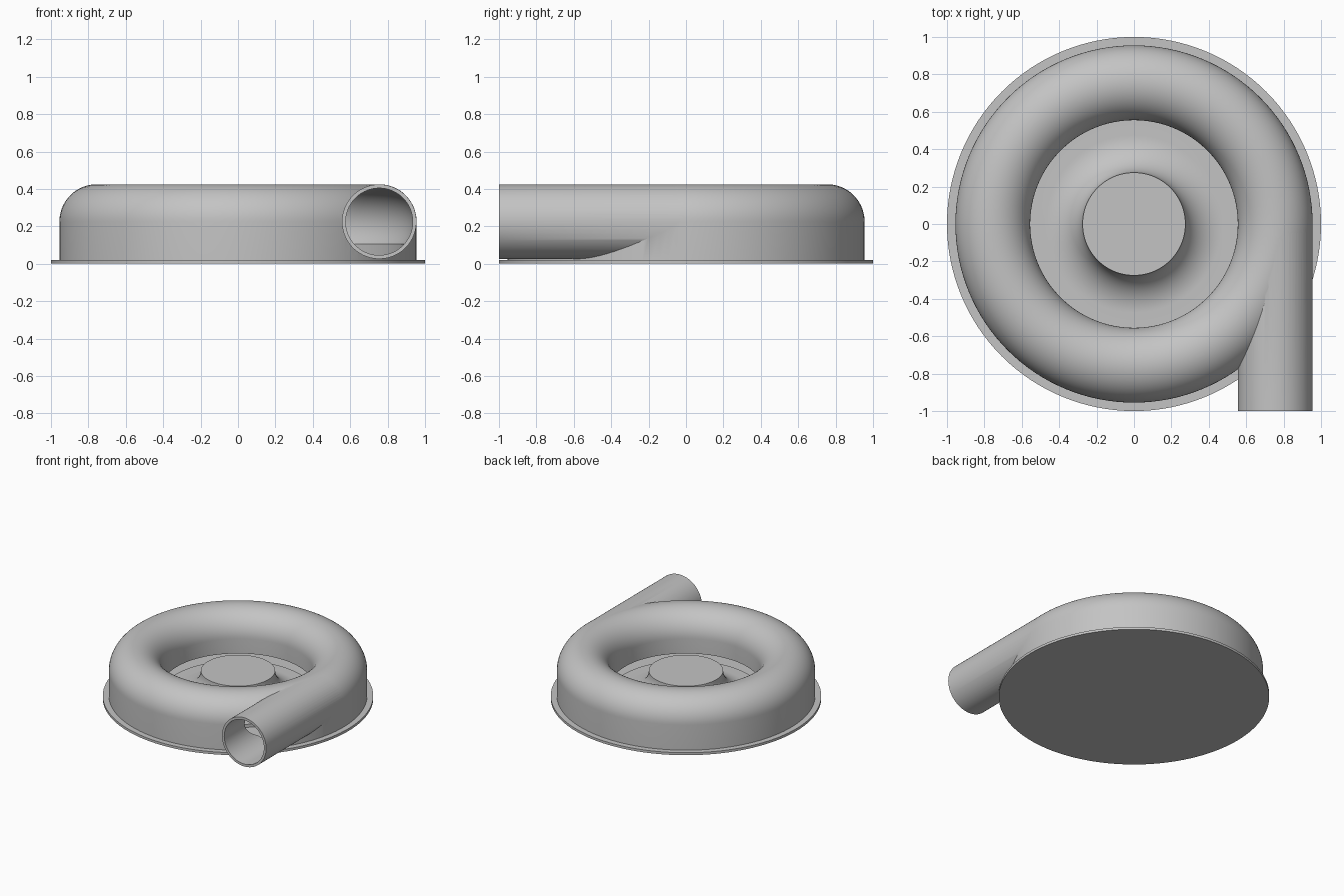
import bpy, bmesh, math
from mathutils import Matrix

cube = bpy.data.objects.get("Cube")
if cube:
    bpy.data.objects.remove(cube, do_unlink=True)

# One plain grey for every part
grey = bpy.data.materials.new("plain grey")
grey.use_nodes = True
grey.diffuse_color = (0.55, 0.55, 0.55, 1)
grey.node_tree.nodes["Principled BSDF"].inputs["Base Color"].default_value = grey.diffuse_color

RING, TUBE, BORE, MID = 0.755, 0.2, 0.18, 0.225   # volute radii and centre height
LIP = 0.105                                       # top of the impeller chamber


def make_object(name, bm):
    bmesh.ops.recalc_face_normals(bm, faces=bm.faces)
    mesh = bpy.data.meshes.new(name)
    bm.to_mesh(mesh)
    bm.free()
    mesh.materials.append(grey)
    obj = bpy.data.objects.new(name, mesh)
    bpy.context.collection.objects.link(obj)
    return obj


def lathe(name, profile, steps=128):
    """Revolve a closed (radius, height) profile round the z axis."""
    bm = bmesh.new()
    verts = [bm.verts.new((r, 0, z)) for r, z in profile]
    edges = [bm.edges.new((a, b)) for a, b in zip(verts, verts[1:] + verts[:1])]
    bmesh.ops.spin(bm, geom=verts + edges, cent=(0, 0, 0), axis=(0, 0, 1),
                   angle=math.tau, steps=steps, use_merge=True)
    bmesh.ops.remove_doubles(bm, verts=bm.verts, dist=1e-5)
    return make_object(name, bm)


def rod(name, radius, y0, y1):
    """Cylinder along y at the volute's centre line."""
    bm = bmesh.new()
    place = Matrix.Translation((RING, (y0 + y1) / 2, MID)) @ Matrix.Rotation(math.pi / 2, 4, "X")
    bmesh.ops.create_cone(bm, cap_ends=True, segments=96, radius1=radius,
                          radius2=radius, depth=y1 - y0, matrix=place)
    return make_object(name, bm)


def arc(cx, cz, rx, rz, start, end, n=32):
    angles = [start + (end - start) * i / n for i in range(n + 1)]
    return [(cx + rx * math.cos(a), cz + rz * math.sin(a)) for a in angles]


def combine(target, tool, operation):
    mod = target.modifiers.new(operation, "BOOLEAN")
    mod.operation, mod.solver, mod.object = operation, "EXACT", tool
    bpy.context.view_layer.objects.active = target
    bpy.ops.object.modifier_apply(modifier=mod.name)
    bpy.data.objects.remove(tool, do_unlink=True)


# Volute casing: half-round top with straight walls
casing = lathe("volute_casing", arc(RING, MID, TUBE, TUBE, math.pi, 0)
               + [(RING + TUBE, 0.01), (RING - TUBE, 0.01)])

# Tangential outlet pipe, then hollow out pipe, round bore and impeller chamber
combine(casing, rod("outlet_pipe", TUBE - 0.001, -1, -0.03), "UNION")
dip = math.asin((MID - LIP) / BORE)
bore_arc = arc(RING, MID, BORE, BORE, -dip, math.pi + dip, 48)
combine(casing, lathe("bore_cutter", [(0.5, -0.02), (bore_arc[0][0], -0.02)]
                      + bore_arc + [(0.5, LIP)]), "DIFFERENCE")
combine(casing, rod("pipe_cutter", BORE - 0.001, -1.1, -0.03), "DIFFERENCE")

# Flat round base plate
base = lathe("base_plate", [(0, 0), (1, 0), (1, 0.02), (0, 0.02)])

# Flared hub in the inlet
hub = lathe("flared_hub", [(0, 0.015), (0, MID)]
            + arc(0.475, MID, 0.2, 0.18, math.pi, 1.5 * math.pi, 20)
            + [(0.56, 0.045), (0.56, 0.015)])

# Smooth shading with sharp edges kept
for obj in (casing, base, hub):
    bpy.ops.object.select_all(action="DESELECT")
    obj.select_set(True)
    bpy.context.view_layer.objects.active = obj
    bpy.ops.object.shade_smooth_by_angle(angle=math.radians(30))
